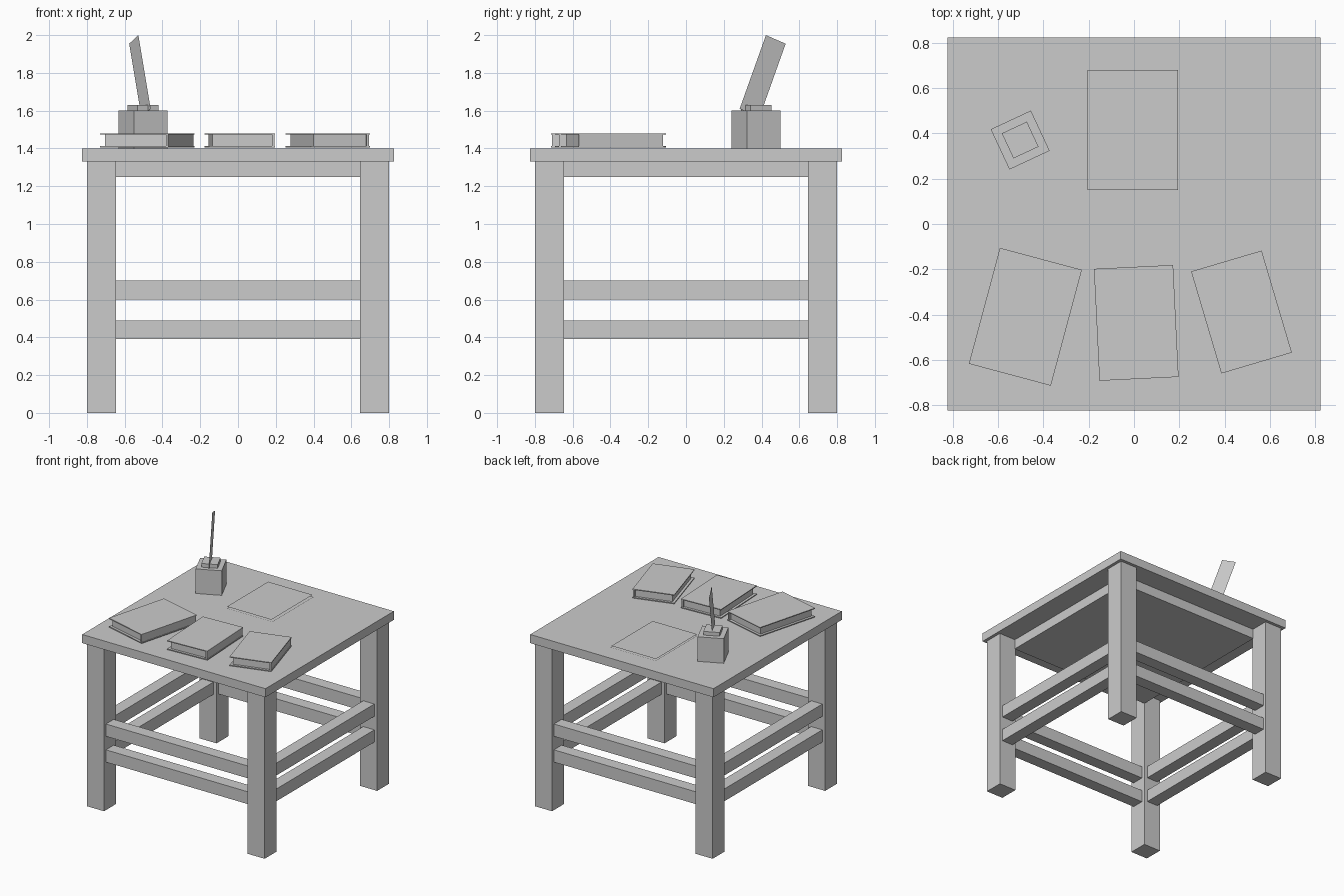
import bpy
from math import radians, pi
from mathutils import Matrix, Vector

cube = bpy.data.objects.get("Cube")
if cube:
    bpy.data.objects.remove(cube, do_unlink=True)

# Single plain grey
GREY = (0.6, 0.6, 0.6, 1.0)
grey = bpy.data.materials.new("plain_grey")
grey.use_nodes = True
grey.diffuse_color = GREY
grey.node_tree.nodes["Principled BSDF"].inputs["Base Color"].default_value = GREY

TOP = 1.40  # height of the table surface


def finish(name, low, high, place):
    """Fit the new unit primitive between two corners, then place it."""
    low, high = Vector(low), Vector(high)
    obj = bpy.context.object
    obj.name = obj.data.name = name
    fit = Matrix.Translation((low + high) / 2) @ Matrix.Diagonal((*(high - low), 1))
    obj.data.transform(fit)
    obj.matrix_world = place
    obj.data.materials.append(grey)


def box(name, low, high, place=Matrix()):
    bpy.ops.mesh.primitive_cube_add(size=1)
    finish(name, low, high, place)


def sheet(name, low, high, place):
    """Single-sided rectangle in the local xy plane."""
    bpy.ops.mesh.primitive_plane_add(size=1)
    finish(name, (*low, 0), (*high, 0), place)


def placement(x, y, z, degrees):
    return Matrix.Translation((x, y, z)) @ Matrix.Rotation(radians(degrees), 4, "Z")


# Table top on a solid inset block that fits between the legs
box("table_top", (-0.825, -0.825, 1.33), (0.825, 0.825, TOP))
box("apron_block", (-0.65, -0.65, 1.25), (0.65, 0.65, 1.33))

# Legs
for side, sx in (("left", 1), ("right", -1)):
    for end, sy in (("front", -1), ("back", 1)):
        box(f"{end}_{side}_leg", (-0.077, -0.077, 0), (0.077, 0.077, 1.33),
            Matrix.Translation((sx * 0.723, sy * 0.723, 0)))

# Stretchers, turned around the four sides
for i, side in enumerate(("front", "left", "back", "right")):
    turn = Matrix.Rotation(i * pi / 2, 4, "Z")
    for rail, z in (("lower", 0.39), ("upper", 0.60)):
        box(f"{side}_{rail}_stretcher", (-0.66, -0.775, z), (0.66, -0.675, z + 0.1), turn)


# Books: overhanging covers, a spine on the +x edge and an inset page block
def book(name, x, y, width, length, degrees):
    place = placement(x, y, TOP, degrees)
    w, d = width / 2, length / 2
    bottom, top, cover, inset = 0.006, 0.08, 0.007, 0.02
    box(name + "_bottom_cover", (-w, -d, bottom), (w, d, bottom + cover), place)
    box(name + "_top_cover", (-w, -d, top - cover), (w, d, top), place)
    low, high = bottom + cover, top - cover
    box(name + "_spine", (w - 0.016, 0.003 - d, low), (w - 0.004, d - 0.003, high), place)
    box(name + "_pages", (inset - w, inset - d, low), (w - 0.016, d - inset, high), place)


book("right_book", -0.48, -0.41, 0.375, 0.53, -15)
book("middle_book", 0.01, -0.437, 0.35, 0.495, 2.8)
book("left_book", 0.475, -0.389, 0.325, 0.47, 16.5)

# Two loose sheets of paper
sheet("lower_sheet", (-0.205, 0.15), (0.205, 0.68), placement(0, 0, TOP + 0.005, 0))
sheet("upper_sheet", (-0.205, 0.15), (0.195, 0.68), placement(0, 0, TOP + 0.02, 0))

# Inkwell with a square neck
well = placement(-0.503, 0.371, TOP, 25)
box("inkwell", (-0.098, -0.098, 0), (0.098, 0.098, 0.20), well)
box("inkwell_neck", (-0.061, -0.061, 0.20), (0.061, 0.061, 0.23), well)

# Quill: a flat strip standing on edge and leaning back out of the neck
lean = Matrix.Translation((0, -0.096, 0.21)) @ Matrix.Rotation(radians(-21.5), 4, "X")
upright = Matrix.Rotation(pi / 2, 4, "Z") @ Matrix.Rotation(pi / 2, 4, "X")
sheet("quill", (0, 0), (0.124, 0.419), well @ lean @ upright)
